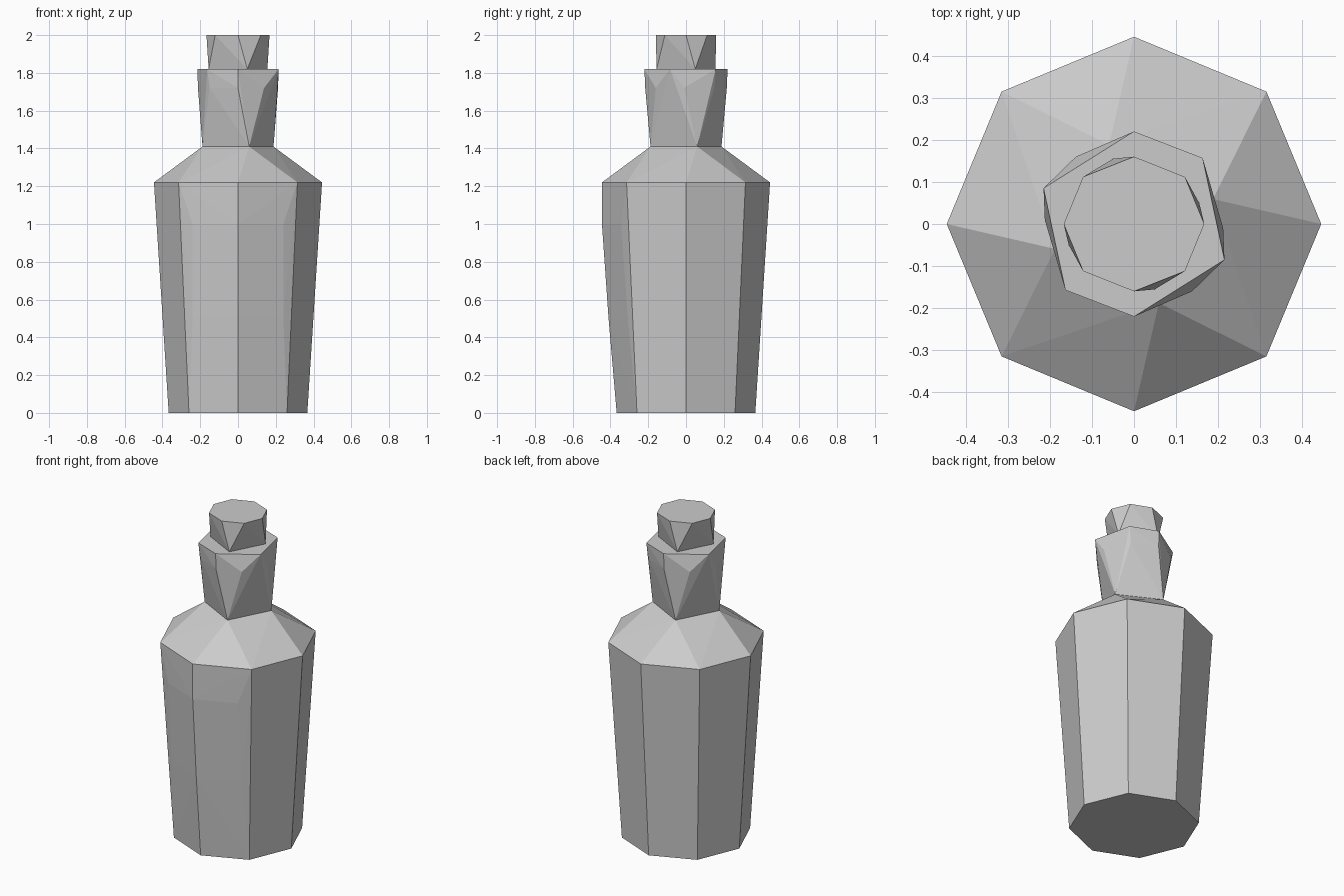
import bpy
import bmesh
from math import cos, sin, pi, radians

if "Cube" in bpy.data.objects:
    bpy.data.objects.remove(bpy.data.objects["Cube"])


def ring(sides, radius, z, turn=0.0):
    """Points of a regular polygon at height z."""
    return [(radius * cos(turn + 2 * pi * i / sides),
             radius * sin(turn + 2 * pi * i / sides), z) for i in range(sides)]


def half_turn(points, z):
    """Points plus their copies rotated 180 degrees about z."""
    return [(s * x, s * y, z) for s in (1, -1) for x, y in points]


def faceted(name, points):
    """Flat-faced convex solid through the given rings of points."""
    bm = bmesh.new()
    for p in points:
        bm.verts.new(p)
    out = bmesh.ops.convex_hull(bm, input=bm.verts)
    loose = [g for g in set(out["geom_interior"] + out["geom_unused"])
             if isinstance(g, bmesh.types.BMVert) and not g.link_faces]
    bmesh.ops.delete(bm, geom=loose, context='VERTS')
    bmesh.ops.dissolve_limit(bm, angle_limit=radians(0.3),
                             verts=bm.verts, edges=bm.edges)
    bmesh.ops.recalc_face_normals(bm, faces=bm.faces)
    mesh = bpy.data.meshes.new(name)
    bm.to_mesh(mesh)
    bm.free()
    obj = bpy.data.objects.new(name, mesh)
    bpy.context.collection.objects.link(obj)
    return obj


TWIST = radians(17.5)

# Octagonal body and shoulder, with a slight label bulge on the front
label = [(0, -0.445, 1.0), (0, -0.41, 0.5)]
for side in (-1, 1):
    label += [(side * 0.24, -0.343, 1.0), (side * 0.24, -0.308, 0.5)]
faceted("bottle_body",
        ring(8, 0.367, 0) + ring(8, 0.445, 1.22)
        + ring(4, 0.197, 1.41, TWIST) + label)

# Neck: square base, eight-sided below the lip, six-sided lip
faceted("bottle_neck",
        ring(4, 0.197, 1.41, TWIST)
        + half_turn([(0, -0.216), (0.138, -0.16), (0.212, -0.01), (0.15, 0.15)], 1.72)
        + half_turn([(0, -0.22), (0.215, -0.085), (0.163, 0.157)], 1.82))

# Stopper: square base, octagonal top
faceted("stopper",
        ring(4, 0.163, 1.82, TWIST)
        + half_turn([(0.167, 0), (0.121, 0.112), (0, 0.16), (-0.121, 0.112)], 2.0))
